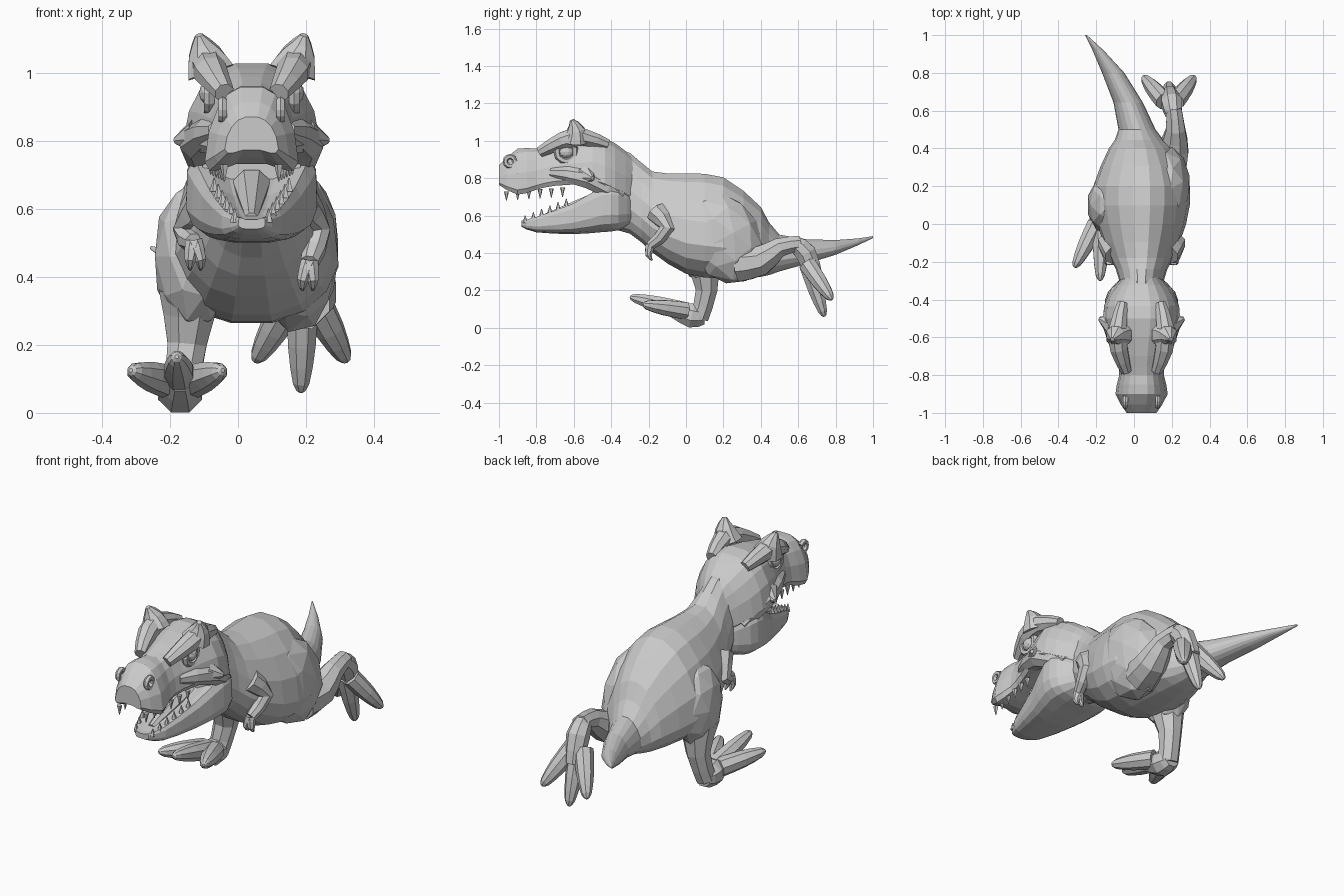
import bpy, bmesh, math
from mathutils import Vector, Matrix

cube = bpy.data.objects.get("Cube")
if cube:
    bpy.data.objects.remove(cube, do_unlink=True)

grey = (.6, .6, .6, 1)
skin = bpy.data.materials.new("plain grey")
skin.use_nodes = True
skin.diffuse_color = grey
skin.node_tree.nodes["Principled BSDF"].inputs["Base Color"].default_value = grey


def spine_x(y):
    """The spine is straight, then the tail swings to the right."""
    return .04 - .6 * max(0, y - .3) ** 2


def finish(name, bm):
    bmesh.ops.recalc_face_normals(bm, faces=bm.faces[:])
    mesh = bpy.data.meshes.new(name)
    bm.to_mesh(mesh)
    bm.free()
    mesh.materials.append(skin)
    obj = bpy.data.objects.new(name, mesh)
    bpy.context.collection.objects.link(obj)


def smooth(keys):
    """Add a spline midpoint between each pair of keys."""
    keys = [Vector(key) for key in keys]
    padded = [keys[0]] + keys + [keys[-1]]
    result = []
    for before, start, end, after in zip(padded, keys, keys[1:], padded[3:]):
        result += [start, (9 * (start + end) - before - after) / 16]
    return result + [keys[-1]]


def circle(count):
    angles = [math.tau * (i + .5) / count for i in range(count)]
    return [(math.cos(angle), math.sin(angle)) for angle in angles]


def skin_rings(bm, rings):
    """Bridge rings of points and cap both ends."""
    loops = [[bm.verts.new(point) for point in ring] for ring in rings]
    for first, second in zip(loops, loops[1:]):
        for i in range(len(first)):
            bm.faces.new((first[i - 1], first[i], second[i], second[i - 1]))
    bm.faces.new(loops[0])
    bm.faces.new(loops[-1])


def loft(name, sections, taper, power, middle, scoop=0):
    """Sections are (y, half width, top, bottom); taper narrows the upper half.
    A positive scoop hollows the upper side, a negative one the underside."""
    rings = []
    for y, width, top, bottom in smooth(sections):
        centre = bottom + middle * (top - bottom)
        ring = []
        for c, s in circle(16):
            across = math.copysign(abs(c) ** power, c)
            up = math.copysign(abs(s) ** power, s)
            height = top - centre if up > 0 else centre - bottom
            height *= 1 - max(0, s * scoop) ** 4
            across *= width * (1 - taper * max(0, up))
            ring.append((spine_x(y) + across, y, centre + up * height))
        rings.append(ring)
    bm = bmesh.new()
    skin_rings(bm, rings)
    finish(name, bm)


def tubes(name, paths, side=None, count=8):
    """Paths are (x, y, z, radius); with a side, x is measured out from the spine."""
    bm = bmesh.new()
    for path in paths:
        keys = smooth(path)
        points = [key.to_3d() for key in keys]
        if side:
            for point in points:
                point.x = spine_x(point.y) + side * point.x
        rings = []
        for i, point in enumerate(points):
            ahead = points[min(i + 1, len(points) - 1)]
            along = (ahead - points[max(i - 1, 0)]).normalized()
            across = Vector((1, 0, 0)) - along * along.x
            across.normalize()
            up = along.cross(across)
            radius = keys[i].w
            rings.append([point + radius * (across * c + up * s) for c, s in circle(count)])
        skin_rings(bm, rings)
    finish(name, bm)


def blob(name, centre, size, tilt=0):
    bm = bmesh.new()
    place = Matrix.Translation(centre) @ Matrix.Rotation(math.radians(tilt), 4, 'X')
    bmesh.ops.create_icosphere(bm, subdivisions=2, radius=1,
                               matrix=place @ Matrix.Diagonal((*size, 1)))
    finish(name, bm)


def rim(x, y, z, size, radius):
    """Closed ring lying on the side of the head."""
    ring = circle(6)
    return [(x, y + size * c, z + size * s, radius) for c, s in ring + ring[:1]]


def teeth(name, front, back, length):
    """Pointed teeth along both sides of a lip."""
    count = 6
    for side, word in sides:
        paths = []
        for i in range(count):
            root = Vector(front).lerp(Vector(back), i / (count - 1))
            paths.append([(*root, .014), (root.x, root.y, root.z + length, .002)])
        tubes(word + name, paths, side, count=5)


def foot(name, sole, root, tip, outer_shift):
    """A sole with three clawed toes spread around the middle one."""
    paths = [sole]
    for spread in (-1, 0, 1):
        start = Vector(root) + Vector((.03 * spread, 0, 0))
        end = Vector(tip) + abs(spread) * Vector(outer_shift)
        end.x += .135 * spread
        stops = ((0, .05), (.5, .044), (.9, .026), (1, .006))
        paths.append([(*start.lerp(end, along), radius) for along, radius in stops])
    tubes(name, paths)


sides = ((1, "left_"), (-1, "right_"))

# Neck, trunk and tail
loft("body", [
    (-.5, .15, .98, .55), (-.3, .12, .94, .5), (-.18, .17, .84, .4),
    (0, .24, .83, .285), (.2, .26, .81, .26), (.4, .17, .65, .27),
    (.5, .1, .5, .3), (.8, .06, .47, .39), (1, .005, .49, .48)],
    taper=.25, power=.9, middle=.4)

# Head with an open mouth
loft("skull", [
    (-1, .08, .87, .75), (-.9, .14, .96, .68), (-.8, .12, .96, .71),
    (-.7, .135, .99, .73), (-.5, .205, 1.03, .73), (-.38, .18, .99, .68),
    (-.28, .1, .91, .65)],
    taper=.28, power=.7, middle=.3, scoop=-.9)
loft("lower_jaw", [
    (-.88, .04, .58, .54), (-.8, .09, .61, .51), (-.6, .15, .7, .5),
    (-.45, .195, .8, .51), (-.36, .18, .79, .52), (-.28, .1, .72, .56)],
    taper=.05, power=.6, middle=.5, scoop=.9)
tubes("tongue", [[(.04, -.5, .66, .06), (.04, -.8, .57, .02)]])
teeth("upper_teeth", (.08, -.96, .73), (.12, -.66, .75), -.05)
teeth("lower_teeth", (.05, -.86, .56), (.11, -.64, .65), .04)

for side, word in sides:
    # Brow crest rising to a horn
    tubes(word + "brow", [
        [(.08, -.78, .94, .03), (.12, -.66, 1, .05), (.125, -.55, 1.02, .05),
         (.1, -.42, .98, .03)],
        [(.12, -.59, 1, .075), (.14, -.59, 1.06, .05), (.155, -.61, 1.11, .012)]], side)
    # Cheek ridge with a pointed spike
    tubes(word + "cheek", [
        [(.1, -.72, .83, .03), (.155, -.52, .8, .06), (.12, -.35, .7, .04)],
        [(.16, -.53, .81, .06), (.225, -.5, .8, .01)]], side)
    # Eye, eyelid and nostril
    blob(word + "eye", (spine_x(0) + side * .125, -.64, .94), (.03, .04, .035))
    tubes(word + "eyelid", [rim(.125, -.64, .94, .05, .018)], side, count=6)
    tubes(word + "nostril", [rim(.085, -.94, .89, .026, .014)], side, count=6)
    # Small arm with two claws, the left one hanging lower
    reach = .42 - .03 * side
    wrist = (.17, -.19, reach + .05, .028)
    claws = [[wrist, (x, -.2, reach, .018), (x, -.18, reach - .03, .004)] for x in (.15, .18)]
    tubes(word + "arm", [[(.14, -.16, .62, .06), (.19, -.1, .53, .045), wrist]] + claws, side)

# Left leg, kicked back with the foot hanging
blob("left_thigh", (.17, .2, .48), (.13, .2, .26), tilt=28)
tubes("left_shin", [[(.18, .28, .34, .1), (.21, .4, .36, .085),
                     (.22, .5, .43, .055), (.21, .61, .45, .045)]])
foot("left_foot", [(.21, .58, .45, .045), (.2, .64, .4, .06), (.19, .69, .27, .045)],
     root=(.19, .65, .34), tip=(.185, .74, .06), outer_shift=(0, .04, .09))

# Right leg, planted forward
blob("right_thigh", (-.13, .1, .46), (.12, .16, .22))
tubes("right_shin", [[(-.14, .09, .36, .1), (-.15, .11, .2, .062), (-.17, .07, .055, .055)]])
foot("right_foot", [(-.17, .1, .06, .045), (-.17, .03, .065, .07), (-.17, -.08, .1, .04)],
     root=(-.17, 0, .09), tip=(-.18, -.3, .165), outer_shift=(0, .07, -.04))
